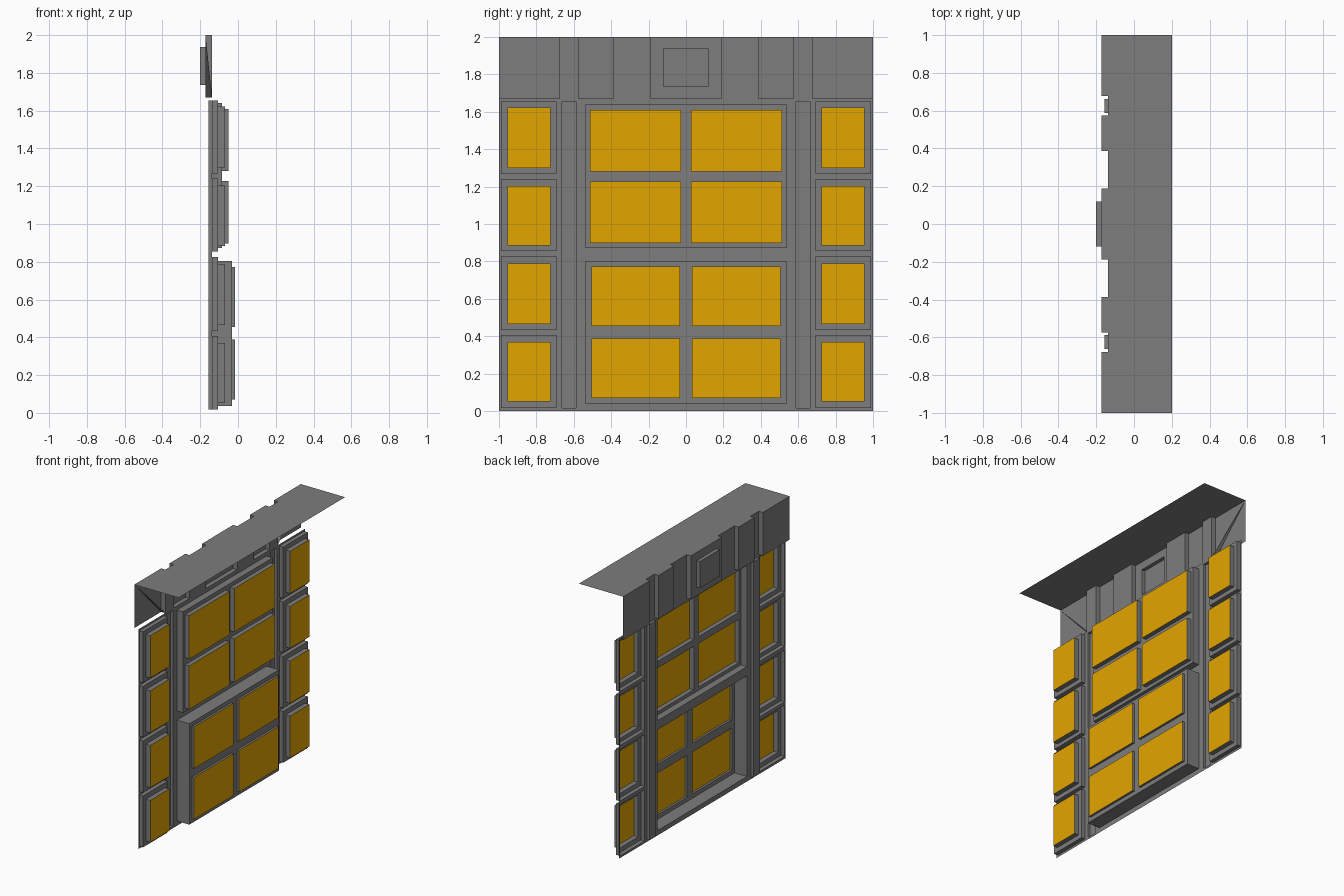
import bpy, bmesh

if "Cube" in bpy.data.objects:
    bpy.data.objects.remove(bpy.data.objects["Cube"])

WALL, GROOVE, FASCIA, BADGE = -0.137, -0.157, -0.172, -0.2
TOP, SPLIT = 2.0, 1.67

glass_mat = bpy.data.materials.new("amber_glass")
glass_mat.diffuse_color = (0.77, 0.376, 0.0, 1)
glass_mat.use_nodes = True
glass_mat.node_tree.nodes["Principled BSDF"].inputs["Base Color"].default_value = glass_mat.diffuse_color
stone_mat = bpy.data.materials.new("dark_grey")
stone_mat.diffuse_color = (0.205, 0.205, 0.205, 1)
stone_mat.use_nodes = True
stone_mat.node_tree.nodes["Principled BSDF"].inputs["Base Color"].default_value = stone_mat.diffuse_color


def make(name, faces, mat=stone_mat):
    """Object from a list of faces, each a list of points."""
    bm = bmesh.new()
    for f in faces:
        bm.faces.new([bm.verts.new(p) for p in f])
    bmesh.ops.remove_doubles(bm, verts=bm.verts, dist=0.0005)
    me = bpy.data.meshes.new(name)
    bm.to_mesh(me)
    bm.free()
    me.materials.append(mat)
    ob = bpy.data.objects.new(name, me)
    bpy.context.collection.objects.link(ob)
    return ob


def rect(x, r):
    """Rectangle facing +x; r = (y0, y1, z0, z1)."""
    a, b, c, d = r
    return [(x, a, c), (x, b, c), (x, b, d), (x, a, d)]


def sheet(x, r, holes):
    """Sheet facing +x with rectangular holes cut out."""
    ys = sorted({v for h in [r] + holes for v in h[:2]})
    zs = sorted({v for h in [r] + holes for v in h[2:]})
    out = []
    for a, b in zip(ys, ys[1:]):
        for c, d in zip(zs, zs[1:]):
            y, z = (a + b) / 2, (c + d) / 2
            if not any(h[0] < y < h[1] and h[2] < z < h[3] for h in holes):
                out.append(rect(x, (a, b, c, d)))
    return out


def sides(x0, x1, r):
    """Four side faces joining a rectangle at x0 to the same one at x1."""
    p, q = rect(x0, r), rect(x1, r)
    return [[p[i], p[(i + 1) % 4], q[(i + 1) % 4], q[i]] for i in range(4)]


def window(name, frame, panes, x_frame, x_glass):
    """Raised frame open at the back, with raised panes."""
    faces = sides(WALL, x_frame, frame) + sheet(x_frame, frame, panes)
    for p in panes:
        faces += sides(x_frame, x_glass, p)
    make(name + "_frame", faces)
    make(name + "_glass", [rect(x_glass, p) for p in panes], glass_mat)


def keep(r):
    return r


def mirror(r):
    return (-r[1], -r[0], r[2], r[3])


holes = []

# Side windows, four per side
rows = [((0.017, 0.407), (0.052, 0.37)), ((0.433, 0.825), (0.466, 0.788)),
        ((0.855, 1.24), (0.884, 1.203)), ((1.267, 1.655), (1.3, 1.622))]
for i, (f, g) in enumerate(rows):
    frame, pane = (0.693, 0.99, *f), (0.725, 0.955, *g)
    for tag, fn in (("right", keep), ("left", mirror)):
        window(f"side_window_{tag}_{i + 1}", fn(frame), [fn(pane)], -0.106, -0.069)
        holes.append(fn(frame))

# Central windows, upper and lower bay
for name, fz, pz, y0, y1, xf, xg in (
        ("upper_window", (0.872, 1.64), ((0.898, 1.228), (1.28, 1.61)), 0.028, 0.513, -0.085, -0.051),
        ("lower_bay", (0.037, 0.803), ((0.07, 0.388), (0.455, 0.772)), 0.033, 0.506, -0.032, -0.015)):
    panes = [fn((y0, y1, *z)) for z in pz for fn in (keep, mirror)]
    frame = (-0.538, 0.538, *fz)
    window(name, frame, panes, xf, xg)
    holes.append(frame)

# Vertical grooves pressed into the wall
for tag, fn in (("right", keep), ("left", mirror)):
    s = fn((0.587, 0.662, 0.017, 1.655))
    make("groove_" + tag, sides(WALL, GROOVE, s) + [rect(GROOVE, s)])
    holes.append(s)

# Main wall
make("wall", sheet(WALL, (-1, 1, 0, SPLIT), holes))

# Fascia: stepped profile in plan
half = [(0.187, FASCIA), (0.187, WALL), (0.387, WALL), (0.387, FASCIA),
        (0.575, FASCIA), (0.575, WALL), (0.677, WALL), (0.677, FASCIA), (1, FASCIA)]
badge = (-0.12, 0.118, 1.735, 1.938)
faces = sheet(FASCIA, (-0.187, 0.187, SPLIT, TOP), [badge])
faces.append([(x, y, SPLIT) for y, x in
              ((-0.187, WALL), (-0.187, FASCIA), (0.187, FASCIA), (0.187, WALL))])
for s in (1, -1):
    for (ya, xa), (yb, xb) in zip(half, half[1:]):
        faces.append([(xa, s * ya, SPLIT), (xb, s * yb, SPLIT),
                      (xb, s * yb, TOP), (xa, s * ya, TOP)][::s])
    # Underside of the projecting panel, and the sloping sliver in the end panel
    faces.append([(x, s * y, SPLIT) for y, x in half[2:6]][::s])
    faces.append([(WALL, s * 0.677, SPLIT), (FASCIA, s * 0.677, SPLIT), (FASCIA, s, TOP)])
make("fascia", faces)

# Raised plaque on the back of the fascia
make("plaque", sides(FASCIA, BADGE, badge) + [rect(BADGE, badge)])

# Flat roof following the stepped fascia
outline = [(-y, x) for y, x in reversed(half)] + half + [(1, 0.2), (-1, 0.2)]
make("roof", [[(x, y, TOP) for y, x in reversed(outline)]])
